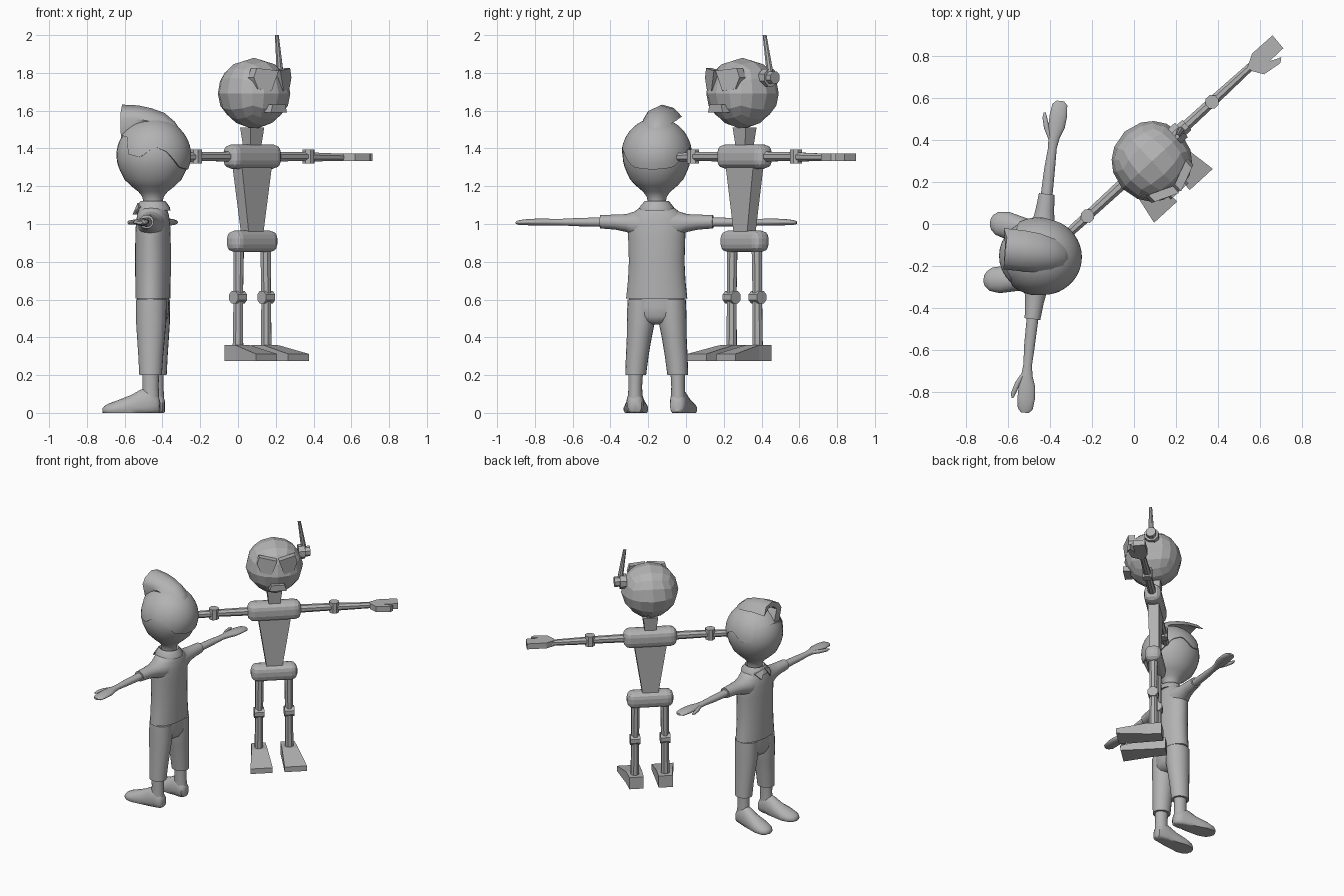
import bpy, bmesh, math
from mathutils import Matrix, Vector

grey = bpy.data.materials.new("plain grey")
grey.diffuse_color = (0.45, 0.45, 0.45, 1)

# local frames: each figure faces -y, then is turned and placed
BOY = Matrix.Translation((-0.45, -0.155, 0)) @ Matrix.Rotation(math.radians(-96.5), 4, 'Z')
BOT = Matrix.Translation((0.075, 0.31, 0)) @ Matrix.Rotation(math.radians(42.5), 4, 'Z')


def finish(name, bm, M, smooth=False):
    bmesh.ops.recalc_face_normals(bm, faces=bm.faces)
    me = bpy.data.meshes.new(name)
    bm.to_mesh(me)
    bm.free()
    me.materials.append(grey)
    ob = bpy.data.objects.new(name, me)
    bpy.context.collection.objects.link(ob)
    ob.matrix_world = M
    if smooth:
        bpy.ops.object.select_all(action='DESELECT')
        ob.select_set(True)
        bpy.context.view_layer.objects.active = ob
        bpy.ops.object.shade_smooth_by_angle(angle=math.radians(50))
    return ob


def skin(name, rings, M, smooth=False, caps=True):
    """Join rings of equal point count with quads."""
    bm = bmesh.new()
    vs = [[bm.verts.new(p) for p in r] for r in rings]
    n = len(vs[0])
    for a, b in zip(vs, vs[1:]):
        for i in range(n):
            j = (i + 1) % n
            bm.faces.new((a[i], a[j], b[j], b[i]))
    if caps:
        bm.faces.new(vs[0])
        bm.faces.new(vs[-1])
    return finish(name, bm, M, smooth)


def loft(name, secs, M, axis='Z', n=20, s=1, smooth=True, floor=None):
    """Ellipse sections (t, a, b, ra, rb) strung along an axis; s=-1 mirrors."""
    rings = []
    for t, a, b, ra, rb in secs:
        ring = []
        for i in range(n):
            w = 2 * math.pi * (i + 0.5) / n
            p, q = a + ra * math.cos(w), b + rb * math.sin(w)
            x, y, z = {'Z': (p, q, t), 'X': (t, p, q), 'Y': (p, t, q)}[axis]
            ring.append((x * s, y, z if floor is None else max(z, floor)))
        rings.append(ring)
    return skin(name, rings, M, smooth)


def box(name, c, top, bottom, h, M, bevel=0):
    """Box with separate top and bottom (width, depth)."""
    rings = [[(c[0] + i * w / 2, c[1] + j * d / 2, c[2] + k * h / 2)
              for i, j in ((-1, -1), (1, -1), (1, 1), (-1, 1))]
             for k, (w, d) in ((-1, bottom), (1, top))]
    ob = skin(name, rings, M)
    if bevel:
        m = ob.modifiers.new("round", 'BEVEL')
        m.width, m.segments = bevel, 3
    return ob


# ---------------- robot ----------------
bm = bmesh.new()
bmesh.ops.create_cube(bm, size=2)
bmesh.ops.subdivide_edges(bm, edges=bm.edges[:], cuts=3, use_grid_fill=True)
for v in bm.verts:
    p = v.co.normalized()
    k = 1 - 0.28 * max(0, -p.z - 0.3)
    v.co = Vector((p.x * k * 0.192, p.y * k * 0.192 - 0.015, 1.69 + p.z * 0.19))
finish("robot_head", bm, BOT)
box("robot_neck", (0, 0, 1.46), (0.10, 0.08), (0.075, 0.06), 0.1, BOT)
box("robot_shoulders", (0, 0, 1.357), (0.36, 0.115), (0.36, 0.115), 0.13, BOT, 0.045)
box("robot_torso", (0, 0, 1.12), (0.22, 0.075), (0.095, 0.06), 0.4, BOT)
box("robot_pelvis", (0, 0, 0.908), (0.31, 0.11), (0.31, 0.11), 0.115, BOT, 0.042)
box("robot_mouth", (0, -0.185, 1.612), (0.09, 0.05), (0.115, 0.05), 0.042, BOT)
loft("robot_ear", [(0.16, 0, 1.775, 0.05, 0.05), (0.205, 0, 1.775, 0.05, 0.05),
                   (0.205, 0, 1.775, 0.035, 0.035), (0.24, 0, 1.775, 0.035, 0.035)],
     BOT, 'X', 8, smooth=False)
loft("robot_antenna", [(1.76, 0.205, 0, 0.02, 0.02), (1.83, 0.195, -0.002, 0.018, 0.018),
                       (2.0, 0.168, -0.01, 0.011, 0.011)], BOT, 'Z', 8, smooth=False)

lens = [(0.006, 1.812), (0.12, 1.825), (0.135, 1.775), (0.112, 1.715), (0.042, 1.705)]
hand = [(0.642, 0.01), (0.70, 0.041), (0.83, 0.039), (0.826, -0.041), (0.735, -0.042),
        (0.79, -0.066), (0.768, -0.084), (0.675, -0.071), (0.642, -0.02)]
for s, side in ((1, "left"), (-1, "right")):
    # glasses wrap back towards the sides
    skin("robot_lens_" + side, [[(s * x, -0.217 + x * 0.42 + d, z) for x, z in lens]
                                for d in (0, 0.045)], BOT)
    # arm: two tubes, hinge and flat hand
    loft("robot_upper_arm_" + side, [(0.16, 0, 1.357, 0.028, 0.028), (0.39, 0, 1.357, 0.025, 0.025)],
         BOT, 'X', 8, s, False)
    loft("robot_elbow_" + side, [(1.32, 0.403, 0, 0.034, 0.034), (1.395, 0.403, 0, 0.034, 0.034)],
         BOT, 'Z', 8, s, False)
    loft("robot_forearm_" + side, [(0.41, 0, 1.355, 0.026, 0.026), (0.66, 0, 1.353, 0.02, 0.02)],
         BOT, 'X', 8, s, False)
    skin("robot_hand_" + side, [[(s * x, y, z) for x, y in hand] for z in (1.333, 1.373)], BOT)
    # leg: two tubes, hinge and wedge foot
    loft("robot_thigh_" + side, [(0.62, 0.1, 0, 0.027, 0.027), (0.88, 0.097, 0, 0.03, 0.03)],
         BOT, 'Z', 8, s, False)
    loft("robot_knee_" + side, [(0.068, 0, 0.612, 0.037, 0.037), (0.134, 0, 0.612, 0.037, 0.037)],
         BOT, 'X', 8, s, False)
    loft("robot_shin_" + side, [(0.33, 0.102, 0, 0.03, 0.03), (0.60, 0.1, 0, 0.027, 0.027)],
         BOT, 'Z', 8, s, False)
    skin("robot_foot_" + side,
         [[(s * a, y, 0.275), (s * b, y, 0.275), (s * b, y, t), (s * a, y, t)]
          for a, b, y, t in ((0.05, 0.145, 0.06, 0.36), (0.048, 0.155, -0.04, 0.358),
                             (0.04, 0.19, -0.238, 0.312))], BOT)

# ---------------- boy ----------------
prof = [(0.19 * math.cos(math.radians(a)), 1.365 + 0.19 * math.sin(math.radians(a)))
        for a in range(86, -30, -8)]
prof += [(0.148, 1.235), (0.112, 1.20), (0.075, 1.17), (0.056, 1.145), (0.05, 1.115), (0.052, 1.06)]
loft("boy_head", [(z, 0, 0, r * 0.95, r * 1.02) for r, z in prof], BOY, n=32)

# hair cap with a wavy lower edge: height depends on how far forward it is
edge = [(-0.21, 1.285), (-0.16, 1.30), (-0.09, 1.385), (-0.03, 1.41), (0.05, 1.352),
        (0.115, 1.37), (0.135, 1.46), (0.21, 1.475)]


def edge_z(f):
    for (a, za), (b, zb) in zip(edge, edge[1:]):
        if f <= b:
            return za + (zb - za) * (f - a) / (b - a)
    return edge[-1][1]


rings = []
for k in range(14):
    ring = []
    for i in range(64):
        w = 2 * math.pi * i / 64
        end = math.acos((edge_z(0.2 * math.cos(w)) - 1.365) / 0.2)
        t = max(0.02, min(k / 12, 1)) * end
        r = 1.0 if k < 13 else 0.93     # last ring turns in to the skin
        ring.append((0.187 * r * math.sin(t) * math.sin(w),
                     -0.202 * r * math.sin(t) * math.cos(w), 1.365 + 0.197 * math.cos(t)))
    rings.append(ring)
skin("boy_hair", rings, BOY, True)

# curled quiff: a wave section swept from the forehead back to the crown
wave = [(0.054, 0), (0.08, 1.563), (0.054, 1.605), (-0.01, 1.635), (-0.073, 1.617),
        (-0.115, 1.57), (-0.055, 1.603), (0.008, 1.59), (0.033, 1.565), (0.0, 0)]
skin("boy_quiff", [[(u * k, -f - (0.02 if f > 0.15 and i == 5 else 0),
                     root if z == 0 else top - (1.635 - z) * k)
                    for i, (u, z) in enumerate(wave)]
                   for f, top, root, k in ((0.165, 1.632, 1.455, 1), (0.08, 1.628, 1.50, 1),
                                           (0.01, 1.613, 1.53, 0.95), (-0.06, 1.588, 1.52, 0.8),
                                           (-0.115, 1.542, 1.49, 0.55), (-0.15, 1.49, 1.45, 0.3))],
     BOY, True)

# jacket, collar and trousers
loft("boy_jacket", [(1.10, 0, 0, 0.06, 0.055), (1.08, 0, 0, 0.10, 0.073), (1.05, 0, 0, 0.138, 0.083),
                    (1.0, 0, 0, 0.155, 0.09), (0.93, 0, 0, 0.152, 0.093), (0.8, 0, 0, 0.148, 0.094),
                    (0.7, 0, 0, 0.153, 0.093), (0.605, 0, 0, 0.163, 0.092),
                    (0.605, 0, 0, 0.14, 0.08)], BOY, n=28)
loft("boy_collar", [(1.072, 0, 0, 0.094, 0.092), (1.088, 0, 0, 0.092, 0.09),
                    (1.122, 0, 0, 0.064, 0.066), (1.10, 0, 0, 0.052, 0.055)], BOY)
loft("boy_hips", [(0.66, 0, 0, 0.14, 0.08), (0.56, 0, 0, 0.155, 0.085), (0.51, 0, 0, 0.14, 0.08),
                  (0.48, 0, 0, 0.09, 0.065), (0.468, 0, 0, 0.03, 0.03)], BOY, n=28)
for s, side in ((1, "left"), (-1, "right")):
    skin("boy_collar_tip_" + side, [[(s * 0.008, -0.07 - d, 1.11), (s * 0.075, -0.055 - d, 1.09),
                                     (s * 0.045, -0.092 - d, 1.05)] for d in (0, 0.012)], BOY)
    loft("boy_trouser_leg_" + side,
         [(0.6, 0.08, 0, 0.075, 0.082), (0.48, 0.085, 0, 0.074, 0.08), (0.4, 0.093, 0, 0.066, 0.074),
          (0.3, 0.104, 0, 0.06, 0.066), (0.2, 0.112, 0, 0.055, 0.06), (0.2, 0.112, 0, 0.04, 0.04)],
         BOY, s=s)
    loft("boy_ankle_" + side, [(0.05, 0.115, 0, 0.04, 0.047), (0.14, 0.114, 0, 0.036, 0.043),
                               (0.24, 0.112, 0, 0.04, 0.045)], BOY, s=s)
    loft("boy_shoe_" + side,
         [(0.05, 0.113, 0.035, 0.02, 0.03), (0.04, 0.113, 0.04, 0.038, 0.052),
          (0.0, 0.115, 0.05, 0.045, 0.085), (-0.05, 0.12, 0.04, 0.049, 0.085),
          (-0.1, 0.124, 0.03, 0.055, 0.066), (-0.17, 0.13, 0.02, 0.066, 0.048),
          (-0.22, 0.134, 0.015, 0.056, 0.035), (-0.243, 0.135, 0.012, 0.036, 0.025),
          (-0.253, 0.135, 0.012, 0.015, 0.012)], BOY, 'Y', s=s, floor=0)
    # sleeve flares into the shoulder
    loft("boy_sleeve_" + side,
         [(0.06, 0, 1.0, 0.08, 0.085), (0.12, 0, 1.0, 0.068, 0.066), (0.16, 0, 1.005, 0.055, 0.048),
          (0.22, 0, 1.01, 0.045, 0.04), (0.30, 0, 1.012, 0.038, 0.036), (0.30, 0, 1.012, 0.025, 0.025)],
         BOY, 'X', s=s)
    loft("boy_arm_and_hand_" + side,
         [(0.26, 0, 1.01, 0.029, 0.026), (0.42, 0, 1.01, 0.026, 0.022), (0.52, 0.002, 1.01, 0.021, 0.017),
          (0.57, 0.004, 1.01, 0.027, 0.018), (0.62, 0.01, 1.01, 0.04, 0.019),
          (0.68, 0.013, 1.01, 0.042, 0.017), (0.73, 0.014, 1.008, 0.036, 0.013),
          (0.748, 0.014, 1.007, 0.018, 0.007)], BOY, 'X', s=s)
    loft("boy_thumb_" + side,
         [(0.56, -0.01, 1.01, 0.012, 0.012), (0.61, -0.035, 1.01, 0.014, 0.013),
          (0.66, -0.05, 1.008, 0.012, 0.011), (0.685, -0.053, 1.007, 0.005, 0.005)],
         BOY, 'X', 10, s)
